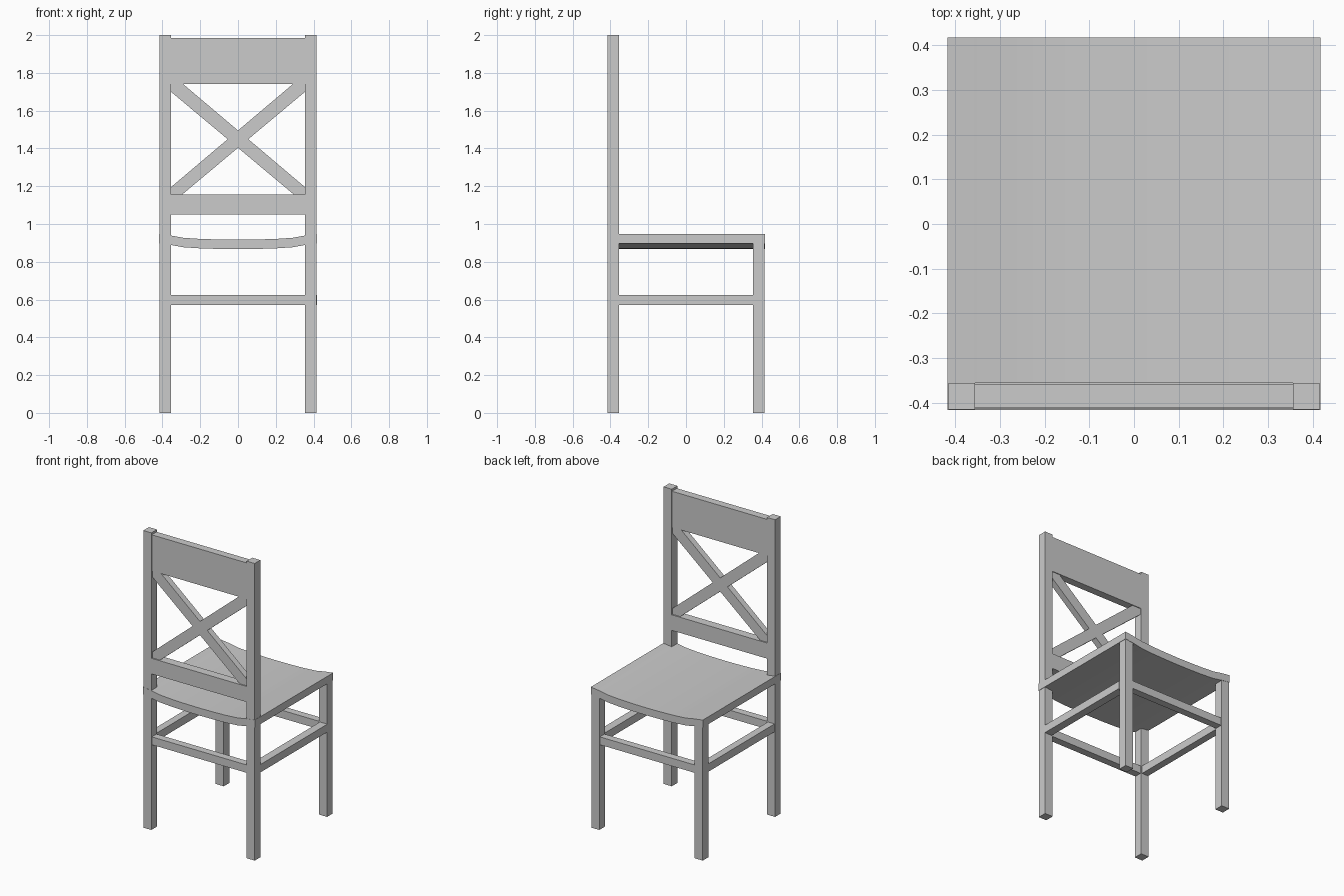
import bpy, bmesh

if "Cube" in bpy.data.objects:
    bpy.data.objects.remove(bpy.data.objects["Cube"])


def prism(name, profile, y0, y1):
    """Extrude an x-z outline along y."""
    bm = bmesh.new()
    face = bm.faces.new([bm.verts.new((x, y0, z)) for x, z in profile])
    ext = bmesh.ops.extrude_face_region(bm, geom=[face])
    moved = [v for v in ext["geom"] if isinstance(v, bmesh.types.BMVert)]
    bmesh.ops.translate(bm, verts=moved, vec=(0, y1 - y0, 0))
    bmesh.ops.recalc_face_normals(bm, faces=bm.faces)
    mesh = bpy.data.meshes.new(name)
    bm.to_mesh(mesh)
    bm.free()
    obj = bpy.data.objects.new(name, mesh)
    bpy.context.collection.objects.link(obj)
    return obj


def box(name, x0, x1, y0, y1, z0, z1):
    return prism(name, [(x0, z0), (x1, z0), (x1, z1), (x0, z1)], y0, y1)


IN, OUT = 0.355, 0.415

# Legs and side stretchers, left and right
for side, s in (("left", -1), ("right", 1)):
    a, b = sorted((s * IN, s * OUT))
    box(f"back_leg_{side}", a, b, -OUT, -IN, 0, 2)
    box(f"front_leg_{side}", a, b, IN, OUT, 0, 0.905)
    a, b = sorted((s * 0.362, s * (0.417 if s > 0 else 0.411)))
    box(f"side_stretcher_{side}", a, b, -IN, IN, 0.572, 0.625)

# Front and back stretchers
box("back_stretcher", -IN, IN, -0.41, -0.36, 0.572, 0.625)
box("front_stretcher", -IN, IN, 0.36, 0.41, 0.572, 0.625)

# Dished seat
half = [(0, 0.917), (0.1, 0.918), (0.2, 0.921), (0.29, 0.927), (0.355, 0.939), (0.417, 0.947)]
top = [(-x, z) for x, z in reversed(half[1:])] + half
bottom = [(x, z - 0.05) for x, z in reversed(top)]
seat = prism("seat", top + bottom, -0.416, 0.417)
bpy.context.view_layer.objects.active = seat
seat.select_set(True)
bpy.ops.object.shade_smooth_by_angle()

# Backrest rails
box("top_rail", -IN, IN, -0.41, -0.358, 1.742, 1.985)
box("lower_rail", -IN, IN, -0.413, -0.354, 1.05, 1.155)

# Crossed back bars, clipped to the frame
bar = [(-IN, 1.742), (-0.292, 1.742), (IN, 1.195), (IN, 1.155), (0.297, 1.155), (-IN, 1.7)]
prism("cross_bar_falling", bar, -0.405, -0.363)
prism("cross_bar_rising", [(-x, z) for x, z in bar], -0.405, -0.363)
